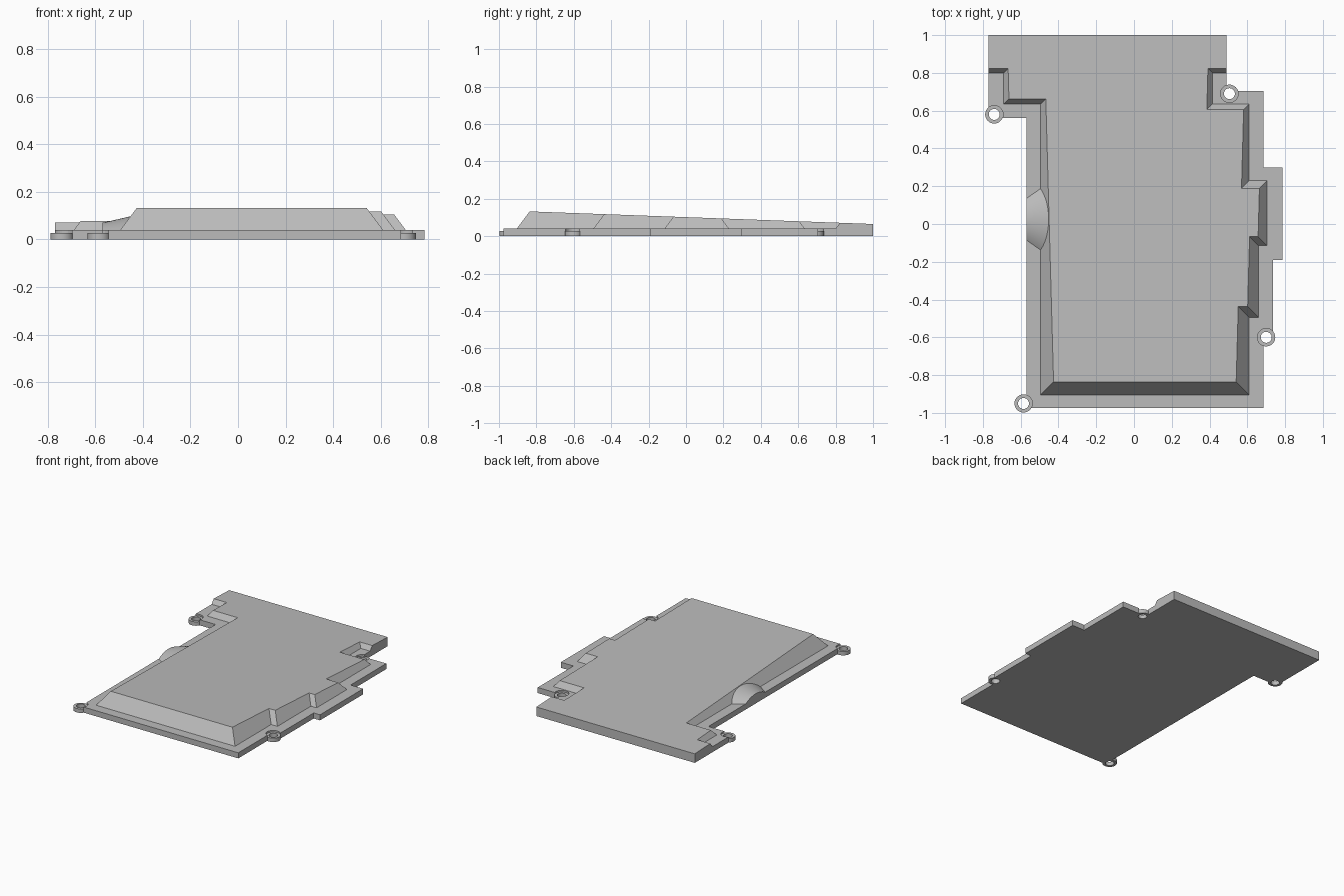
import bpy, bmesh, math
from mathutils import Vector

if "Cube" in bpy.data.objects:
    bpy.data.objects.remove(bpy.data.objects["Cube"])

PLATE_Z = 0.04
RING_R, HOLE_R, RING_Z = 0.048, 0.029, 0.028
SLOPE = 0.75

grey = bpy.data.materials.new("light_grey")
grey.use_nodes = True
grey.diffuse_color = (0.5, 0.5, 0.5, 1)
grey.node_tree.nodes["Principled BSDF"].inputs["Base Color"].default_value = (0.5, 0.5, 0.5, 1)


def make_object(name, bm):
    bmesh.ops.recalc_face_normals(bm, faces=bm.faces)
    mesh = bpy.data.meshes.new(name)
    bm.to_mesh(mesh)
    bm.free()
    mesh.materials.append(grey)
    obj = bpy.data.objects.new(name, mesh)
    bpy.context.collection.objects.link(obj)
    return obj


def loft(name, rings, closed=True, bottom=True):
    """Skin a list of matching point rings and cap the ends."""
    bm = bmesh.new()
    rows = [[bm.verts.new(p) for p in ring] for ring in rings]
    n = len(rows[0])
    for a, b in zip(rows, rows[1:]):
        for i in range(n if closed else n - 1):
            j = (i + 1) % n
            bm.faces.new((a[i], a[j], b[j], b[i]))
    if bottom:
        bm.faces.new(rows[0])
    bm.faces.new(rows[-1])
    return make_object(name, bm)


def circle(c, r, z, n=32):
    return [(c[0] + r * math.cos(math.tau * i / n), c[1] + r * math.sin(math.tau * i / n), z)
            for i in range(n)]


def roof(y):
    return 0.1016 - 0.0366 * y


# Base plate
outline = [(-0.77, 1), (-0.77, 0.56), (-0.57, 0.56), (-0.57, -0.975), (0.685, -0.975),
           (0.685, -0.6), (0.735, -0.6), (0.735, -0.19), (0.785, -0.19), (0.785, 0.3),
           (0.685, 0.3), (0.685, 0.705), (0.49, 0.705), (0.49, 1)]
plate = loft("base_plate", [[(x, y, z) for x, y in outline] for z in (0, PLATE_Z)])

# Screw eyelets, each set in a round notch in the plate
for name, c in (("back_right", (-0.74, 0.58)), ("back_left", (0.505, 0.69)),
                ("front_left", (0.7, -0.6)), ("front_right", (-0.585, -0.95))):
    cutter = loft("notch_cutter", [circle(c, RING_R - 0.001, z) for z in (-0.1, 0.1)])
    cutter.hide_render = True
    mod = plate.modifiers.new("notch", "BOOLEAN")
    mod.operation, mod.solver, mod.object = "DIFFERENCE", "EXACT", cutter
    bpy.context.view_layer.objects.active = plate
    bpy.ops.object.modifier_apply(modifier=mod.name)
    bpy.data.objects.remove(cutter)

    bm = bmesh.new()
    loops = [[bm.verts.new(p) for p in circle(c, r, z)]
             for r, z in ((RING_R, 0), (RING_R, RING_Z), (HOLE_R, RING_Z), (HOLE_R, 0))]
    for a, b in zip(loops, loops[1:] + loops[:1]):
        for i in range(len(a)):
            j = (i + 1) % len(a)
            bm.faces.new((a[i], a[j], b[j], b[i]))
    ring = make_object(name + "_eyelet", bm)
    for f in ring.data.polygons:
        f.use_smooth = abs(f.normal.z) < 0.5
    ring.data.set_sharp_from_angle(angle=math.radians(40))

# Raised cover: sloping walls leaning inward up to a tilted flat roof
foot = [Vector(p) for p in (
    (-0.77, 1), (-0.77, 0.8), (-0.69, 0.8), (-0.69, 0.635), (-0.495, 0.635), (-0.495, -0.905),
    (0.61, -0.905), (0.61, -0.495), (0.66, -0.495), (0.66, -0.115), (0.705, -0.115),
    (0.705, 0.23), (0.61, 0.23), (0.61, 0.635), (0.415, 0.635), (0.415, 0.8),
    (0.49, 0.8), (0.49, 1))]


def lean(a, b):
    """Inward direction of a wall; walls flush with the plate edge stay upright."""
    if min(a.y, b.y) >= 0.8 and (a.y != b.y or a.y == 1):
        return Vector((0, 0))
    d = (b - a).normalized()
    return Vector((-d.y, d.x))


top = []
for i, p in enumerate(foot):
    shift = lean(foot[i - 1], p) + lean(p, foot[(i + 1) % len(foot)])
    q = p
    for _ in range(3):
        q = p + shift * SLOPE * (roof(q.y) - PLATE_Z)
    top.append((q.x, q.y, roof(q.y)))
loft("raised_cover", [[(p.x, p.y, PLATE_Z) for p in foot], top], bottom=False)

# Flared half-cone bulge on the right wall
sections = []
for x, half, rise in ((-0.57, 0.11, 0.03), (-0.445, 0.197, 0.059)):
    r = (half ** 2 + rise ** 2) / (2 * rise)
    span = math.asin(half / r)
    angles = [span * (k / 12 - 1) for k in range(25)]
    sections.append([(x, 0.025 + r * math.sin(t), PLATE_Z + rise - r + r * math.cos(t))
                     for t in angles])
bulge = loft("side_bulge", sections, closed=False)
for f in bulge.data.polygons:
    f.use_smooth = len(f.vertices) == 4
bulge.data.set_sharp_from_angle(angle=math.radians(40))
